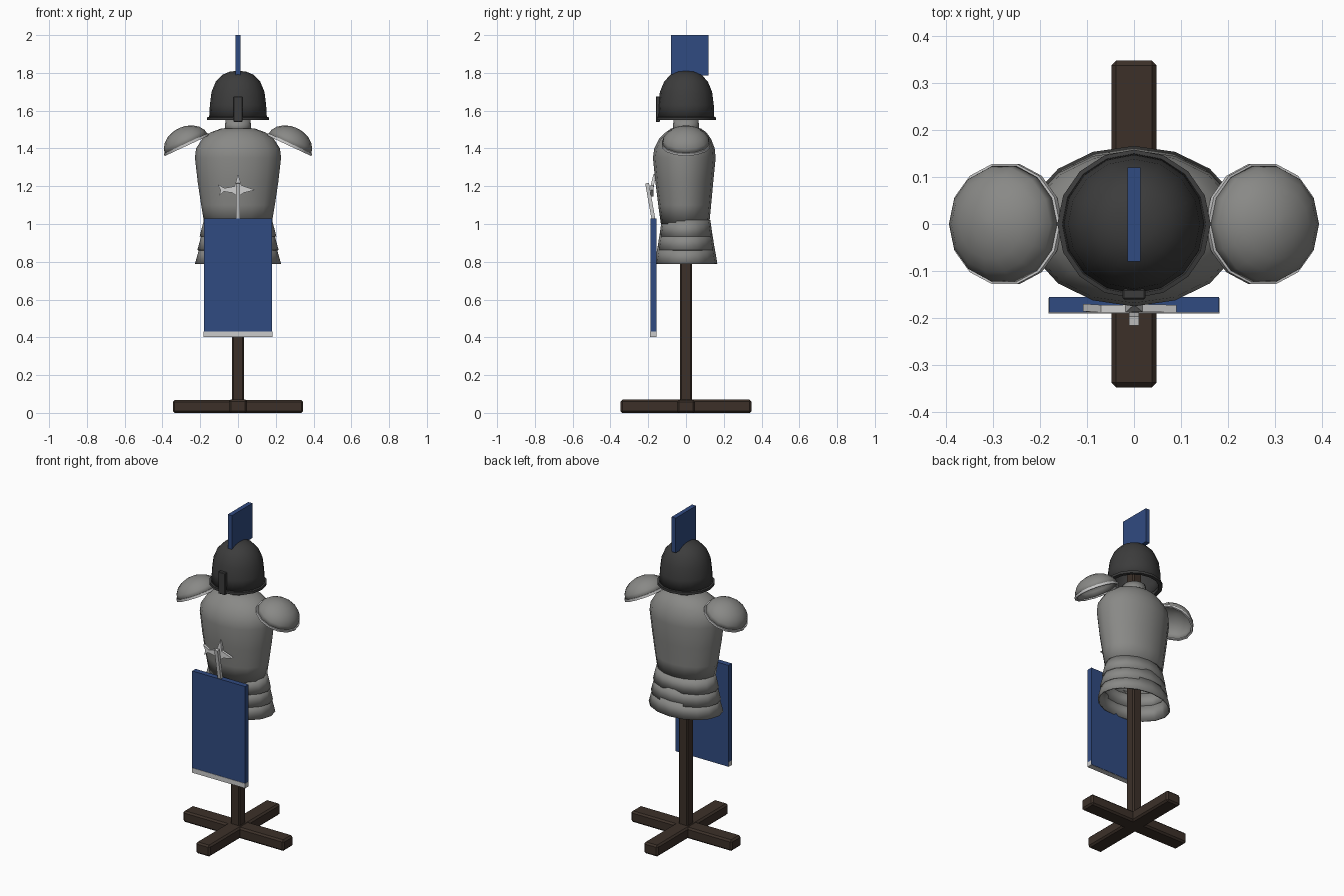
import bpy, bmesh
from math import cos, sin, pi, radians
from mathutils import Matrix

if "Cube" in bpy.data.objects:
    bpy.data.objects.remove(bpy.data.objects["Cube"])


def material(name, rgb):
    m = bpy.data.materials.new(name)
    m.diffuse_color = (*rgb, 1)
    m.use_nodes = True
    m.node_tree.nodes["Principled BSDF"].inputs["Base Color"].default_value = m.diffuse_color
    return m


BLUE = material("blue_cloth", (0.03, 0.07, 0.22))
DARK = material("dark_steel", (0.045, 0.045, 0.045))
WOOD = material("dark_wood", (0.045, 0.03, 0.022))
LIGHT = material("bright_steel", (0.55, 0.55, 0.57))
STEEL = material("steel", (0.25, 0.25, 0.24))


def finish(name, bm, mat, smooth=False, thick=0, bevel=0):
    bmesh.ops.recalc_face_normals(bm, faces=bm.faces)
    me = bpy.data.meshes.new(name)
    bm.to_mesh(me)
    bm.free()
    ob = bpy.data.objects.new(name, me)
    bpy.context.collection.objects.link(ob)
    me.materials.append(mat)
    if thick:
        mod = ob.modifiers.new("thickness", 'SOLIDIFY')
        mod.thickness = thick
        mod.offset = -1
    if bevel:
        mod = ob.modifiers.new("bevel", 'BEVEL')
        mod.width = bevel
        mod.segments = 1
    if smooth:
        bpy.ops.object.select_all(action='DESELECT')
        ob.select_set(True)
        bpy.context.view_layer.objects.active = ob
        bpy.ops.object.shade_smooth_by_angle(angle=radians(40))
    return ob


def box(name, x, y, z, mat, bevel=0):
    bm = bmesh.new()
    bmesh.ops.create_cube(bm, size=1)
    for v in bm.verts:
        v.co = [lo + (c + 0.5) * (hi - lo) for c, (lo, hi) in zip(v.co, (x, y, z))]
    return finish(name, bm, mat, bevel=bevel)


def loft(name, rings, mat, n=16, thick=0, cap=False, closed=False, matrix=None):
    """rings: (z, x radius, y radius, y centre)"""
    bm = bmesh.new()
    loops = [[bm.verts.new((rx * cos(2 * pi * i / n), cy + ry * sin(2 * pi * i / n), z))
              for i in range(n)] for z, rx, ry, cy in rings]
    pairs = list(zip(loops, loops[1:]))
    if closed:
        pairs.append((loops[-1], loops[0]))
    for a, b in pairs:
        for i in range(n):
            j = (i + 1) % n
            bm.faces.new((a[i], a[j], b[j], b[i]))
    if cap:
        bm.faces.new(loops[-1])
    if matrix:
        bm.transform(matrix)
    return finish(name, bm, mat, True, thick)


# wooden stand
box("base_beam_x", (-0.345, 0.345), (-0.048, 0.048), (0, 0.068), WOOD, 0.01)
box("base_beam_y", (-0.048, 0.048), (-0.347, 0.347), (0, 0.07), WOOD, 0.01)
box("post", (-0.031, 0.031), (-0.031, 0.031), (0.03, 1.72), WOOD, 0.007)

# cuirass, open at the waist
loft("cuirass", [(1.0, 0.178, 0.128, -0.005), (1.1, 0.195, 0.14, -0.007),
                 (1.22, 0.213, 0.153, -0.009), (1.35, 0.228, 0.166, -0.009),
                 (1.40, 0.222, 0.16, -0.008), (1.45, 0.19, 0.138, -0.005),
                 (1.485, 0.145, 0.108, 0), (1.505, 0.09, 0.08, 0), (1.507, 0.06, 0.06, 0)],
     STEEL, thick=0.01)
loft("collar", [(1.49, 0.072, 0.072, 0), (1.55, 0.066, 0.066, 0)], STEEL, thick=0.012)

# lapped waist bands
for k, (top, bottom, r0, r1) in enumerate([(1.02, 0.935, 0.181, 0.203),
                                          (0.95, 0.862, 0.191, 0.215),
                                          (0.878, 0.79, 0.203, 0.228)]):
    loft(f"waist_band_{k + 1}", [(top, r0, r0 - 0.052, 0), (bottom, r1, r1 - 0.062, 0)],
         STEEL, thick=0.009)

# tilted shoulder plates with bright rims
for side, label in ((1, "right"), (-1, "left")):
    m = Matrix.Translation((0.273 * side, 0, 1.422)) @ Matrix.Rotation(radians(25 * side), 4, 'Y')
    dome = [(0.094 * sin(a), 0.125 * cos(a), 0.128 * cos(a), 0)
            for a in (radians(d) for d in (0, 18, 36, 54, 72, 86))]
    loft("shoulder_plate_" + label, dome, STEEL, 14, 0.008, True, matrix=m)
    loft("shoulder_rim_" + label, [(-0.008, 0.119, 0.121, 0), (-0.008, 0.13, 0.131, 0),
                                   (0.006, 0.13, 0.131, 0), (0.006, 0.119, 0.121, 0)],
         LIGHT, 14, closed=True, matrix=m)

# helmet
loft("helmet_dome", [(1.56, 0.153, 0.15, 0), (1.63, 0.149, 0.147, 0), (1.70, 0.14, 0.138, 0),
                     (1.755, 0.117, 0.115, 0), (1.79, 0.083, 0.082, 0),
                     (1.806, 0.045, 0.045, 0), (1.81, 0.012, 0.012, 0)],
     DARK, thick=0.01, cap=True)
loft("helmet_rim", [(1.55, 0.14, 0.138, 0), (1.55, 0.163, 0.158, 0),
                    (1.565, 0.163, 0.158, 0), (1.57, 0.14, 0.138, 0)], DARK, closed=True)
box("nose_guard", (-0.024, 0.024), (-0.16, -0.138), (1.54, 1.675), DARK, 0.003)
box("crest", (-0.014, 0.014), (-0.08, 0.12), (1.785, 2.0), BLUE)

# hanging cloth and hem
box("cloth_panel", (-0.181, 0.181), (-0.188, -0.155), (0.405, 1.03), BLUE)
box("cloth_hem", (-0.182, 0.182), (-0.19, -0.157), (0.403, 0.432), LIGHT)

# bird-like chest badge with a slanted stem
bm = bmesh.new()
outline = [(0, 1.265), (0.018, 1.205), (0.09, 1.18), (0.03, 1.165), (0, 1.145), (-0.03, 1.165),
           (-0.075, 1.172), (-0.1, 1.15), (-0.092, 1.18), (-0.108, 1.21),
           (-0.07, 1.19), (-0.018, 1.2)]
front = bm.faces.new([bm.verts.new((x, -0.188 + 0.25 * max(0, z - 1.2), z)) for x, z in outline])
ext = bmesh.ops.extrude_face_region(bm, geom=[front], use_keep_orig=True)
bmesh.ops.translate(bm, vec=(0, 0.016, 0),
                    verts=[g for g in ext["geom"] if isinstance(g, bmesh.types.BMVert)])
finish("chest_badge", bm, LIGHT)
stem = box("badge_stem", (-0.011, 0.011), (-0.01, 0.01), (-0.11, 0.11), LIGHT)
stem.matrix_world = Matrix.Translation((0, -0.187, 1.108)) @ Matrix.Rotation(radians(10), 4, 'X')
